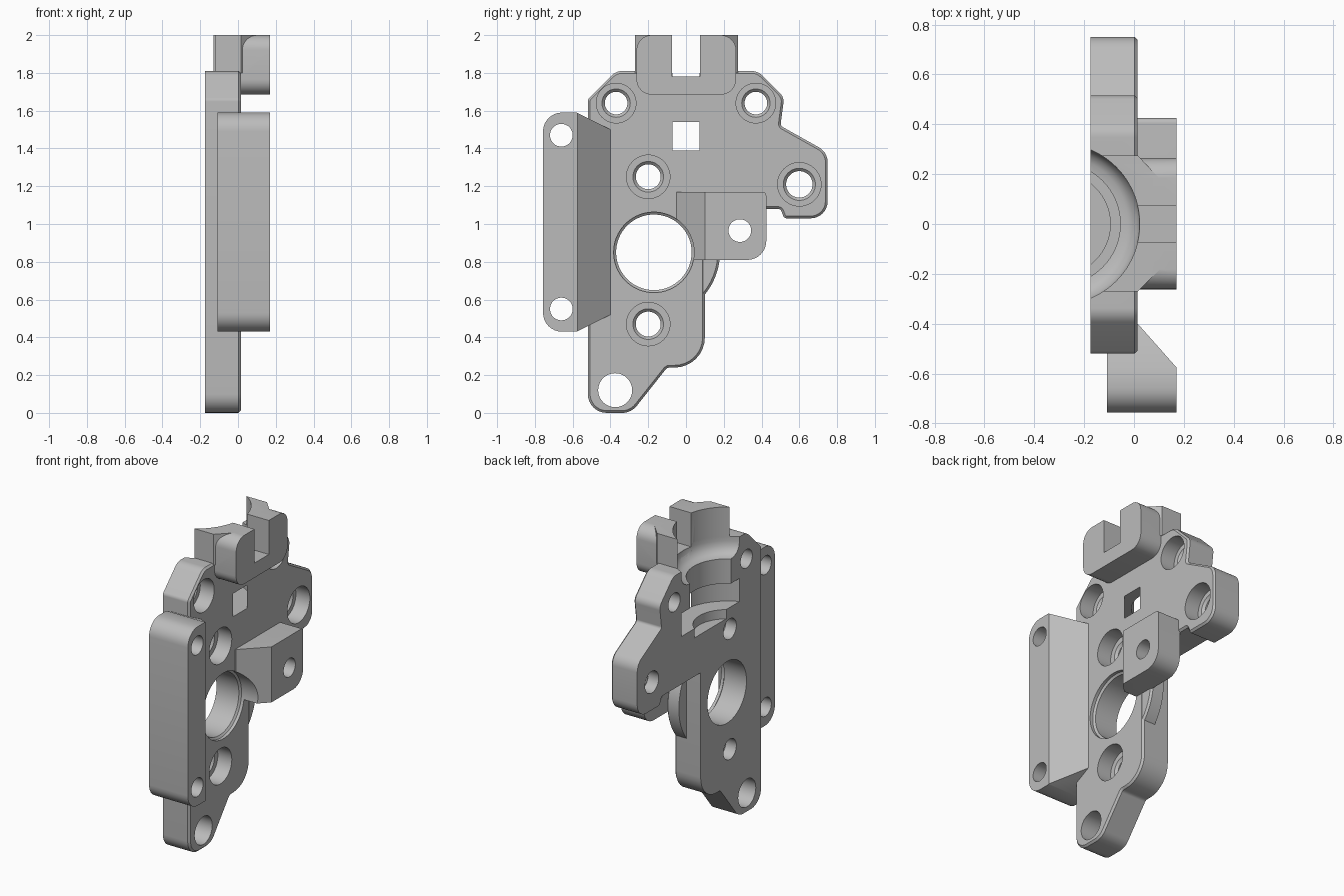
import bpy, bmesh, math
from mathutils import Vector

if "Cube" in bpy.data.objects:
    bpy.data.objects.remove(bpy.data.objects["Cube"])

BACK, FACE, FRONT = -0.175, 0.015, 0.17

grey = bpy.data.materials.new("machined grey")
grey.use_nodes = True
grey.diffuse_color = (0.5, 0.5, 0.5, 1)
grey.node_tree.nodes["Principled BSDF"].inputs["Base Color"].default_value = (0.5, 0.5, 0.5, 1)


def rounded(points, steps=8):
    """Corner points (u, v[, radius]) turned into an outline with filleted corners."""
    out = []
    for i, p in enumerate(points):
        c = Vector(p[:2])
        if len(p) < 3:
            out.append(c)
            continue
        a = (Vector(points[i - 1][:2]) - c).normalized()
        b = (Vector(points[(i + 1) % len(points)][:2]) - c).normalized()
        half = a.angle(b) / 2
        centre = c + (a + b).normalized() * p[2] / math.sin(half)
        reach = p[2] / math.tan(half)
        start, end = c + a * reach - centre, c + b * reach - centre
        sweep = start.angle(end)
        for k in range(steps + 1):
            t = k / steps
            out.append(centre + (start * math.sin((1 - t) * sweep)
                                 + end * math.sin(t * sweep)) / math.sin(sweep))
    return out


def finish(name, bm):
    bmesh.ops.recalc_face_normals(bm, faces=bm.faces)
    mesh = bpy.data.meshes.new(name)
    bm.to_mesh(mesh)
    bm.free()
    mesh.materials.append(grey)
    ob = bpy.data.objects.new(name, mesh)
    bpy.context.collection.objects.link(ob)
    return ob


def prism(name, points, low, high, axis="X", chamfer=0):
    """Outline in (y, z) pushed along x, or in (x, y) pushed along z."""
    bm = bmesh.new()
    place = (lambda p, h: (h, p[0], p[1])) if axis == "X" else (lambda p, h: (p[0], p[1], h))
    face = bm.faces.new([bm.verts.new(place(p, high)) for p in rounded(points)])
    if chamfer:
        rim = list(face.edges)
    ext = bmesh.ops.extrude_face_region(bm, geom=[face], use_keep_orig=True)
    shift = Vector((low - high, 0, 0)) if axis == "X" else Vector((0, 0, low - high))
    moved = [g for g in ext["geom"] if isinstance(g, bmesh.types.BMVert)]
    bmesh.ops.translate(bm, verts=moved, vec=shift)
    bmesh.ops.recalc_face_normals(bm, faces=bm.faces)
    if chamfer:
        bmesh.ops.bevel(bm, geom=rim, offset=chamfer, segments=1, affect="EDGES", profile=0.5)
    return finish(name, bm)


def turned(name, profile, centre, axis="X", sides=48):
    """Solid of revolution from (radius, height) steps."""
    bm = bmesh.new()
    rings = []
    for r, h in profile:
        ring = []
        for k in range(sides):
            a = math.tau * k / sides
            u, v = centre[0] + r * math.cos(a), centre[1] + r * math.sin(a)
            ring.append(bm.verts.new((h, u, v) if axis == "X" else (u, v, h)))
        rings.append(ring)
    for lower, upper in zip(rings, rings[1:]):
        for k in range(sides):
            n = (k + 1) % sides
            bm.faces.new((lower[k], lower[n], upper[n], upper[k]))
    bm.faces.new(rings[0])
    bm.faces.new(rings[-1])
    return finish(name, bm)


def combine(ob, others, operation="DIFFERENCE"):
    """Apply booleans in turn and discard the helpers."""
    for other in others:
        other.hide_render = True
        mod = ob.modifiers.new("cut", "BOOLEAN")
        mod.operation, mod.solver, mod.object = operation, "EXACT", other
    graph = bpy.context.evaluated_depsgraph_get()
    mesh = bpy.data.meshes.new_from_object(ob.evaluated_get(graph))
    ob.modifiers.clear()
    ob.data = mesh
    for other in others:
        bpy.data.objects.remove(other)


def drill(y, z, r):
    return turned("drill", [(r, -0.4), (r, 0.4)], (y, z))


def counterbore(y, z, r, wide, depth=0.1):
    floor = FACE - depth
    return turned("counterbore", [(r, -0.4), (r, floor - 0.015), (r + 0.015, floor),
                                  (wide, floor), (wide, 0.4)], (y, z))


def bearing_bore():
    return turned("bore", [(0.2, -0.4), (0.2, FACE - 0.03), (0.213, FACE - 0.02),
                           (0.213, 0.4)], (-0.17, 0.85), sides=64)


def round_recess():
    # Stepped upright bore: wide mouth, curved shoulder, groove and small pocket
    return turned("recess", [(0.323, 2.2), (0.323, 1.78), (0.318, 1.75), (0.3, 1.72),
                             (0.275, 1.705), (0.245, 1.7), (0.245, 1.54), (0.323, 1.54),
                             (0.323, 1.39), (0.205, 1.39), (0.205, 1.33)],
                  (-0.3, 0), axis="Z", sides=96)


# Base plate with its irregular outline
plate = prism("base_plate", [
    (-0.52, 0, 0.1), (-0.29, 0, 0.1), (-0.1, 0.24, 0.03), (0.1, 0.24, 0.16),
    (0.1, 1.08), (0.5, 1.08, 0.02), (0.52, 1.03, 0.02), (0.75, 1.03, 0.09),
    (0.75, 1.38, 0.09), (0.5, 1.52, 0.02), (0.52, 1.67, 0.06), (0.38, 1.81, 0.08),
    (-0.37, 1.81, 0.08), (-0.52, 1.66, 0.03)], BACK, FACE, chamfer=0.012)
combine(plate, [
    round_recess(), bearing_bore(), drill(-0.375, 0.12, 0.09),
    counterbore(-0.37, 1.64, 0.06, 0.105), counterbore(0.37, 1.64, 0.06, 0.105),
    counterbore(-0.2, 1.25, 0.066, 0.115), counterbore(-0.2, 0.47, 0.066, 0.115),
    counterbore(0.6, 1.21, 0.07, 0.115)])

# Thin round flange beside the bearing bore
flange = turned("bore_flange", [(0.35, -0.075), (0.35, 0.003), (0.338, 0.0145)],
                (-0.17, 0.85), sides=96)
combine(flange, [prism("trim", [(-1, 0), (0.09, 0), (0.09, 2), (-1, 2)], -0.3, 0.3)])

# Side rail with sloping inner face and two holes
rail = prism("side_rail", [
    (-0.757, 0.43, 0.1), (-0.58, 0.43), (-0.4, 0.52), (-0.4, 1.5),
    (-0.58, 1.59), (-0.757, 1.59, 0.1)], -0.108, FRONT)
combine(rail, [
    prism("slope", [(0.2, -0.61), (FRONT, -0.575), (FACE - 0.002, -0.398),
                    (FACE - 0.002, -0.3), (0.2, -0.3)], 0, 2, "Z"),
    drill(-0.66, 1.47, 0.06), drill(-0.66, 0.55, 0.06)])

# Lug with a sloping side that meets the bearing bore
lug = prism("side_lug", [(-0.05, 0.81), (0.425, 0.81, 0.1), (0.425, 1.17, 0.02),
                         (-0.05, 1.17)], FACE - 0.01, FRONT)
combine(lug, [
    prism("slope", [(FACE, -0.055), (FRONT + 0.01, 0.11), (0.3, 0.11), (0.3, -0.2),
                    (FACE, -0.2)], 0.5, 1.5, "Z"),
    bearing_bore(), drill(0.285, 0.965, 0.06)])

# Top fork: rounded front pad joined to a block hollowed by the recess
fork = prism("top_fork", [(-0.262, 1.685, 0.08), (0.265, 1.685, 0.08),
                          (0.265, 2, 0.08), (-0.262, 2, 0.08)], FACE - 0.005, FRONT)
block = prism("block", [(BACK, -0.27), (FACE, -0.27), (0.1, -0.185), (0.1, 0.185),
                        (FACE, 0.275), (BACK, 0.275)], 1.8, 2, "Z")
combine(fork, [block], "UNION")
combine(fork, [round_recess(),
               prism("slot", [(-0.073, 1.78), (0.073, 1.78), (0.073, 2.2), (-0.073, 2.2)],
                     -0.4, 0.4)])

# Smooth curved walls while keeping machined edges crisp
bpy.ops.object.select_all(action="DESELECT")
for part in (plate, flange, rail, lug, fork):
    part.select_set(True)
bpy.context.view_layer.objects.active = plate
bpy.ops.object.shade_smooth_by_angle(angle=math.radians(30))
